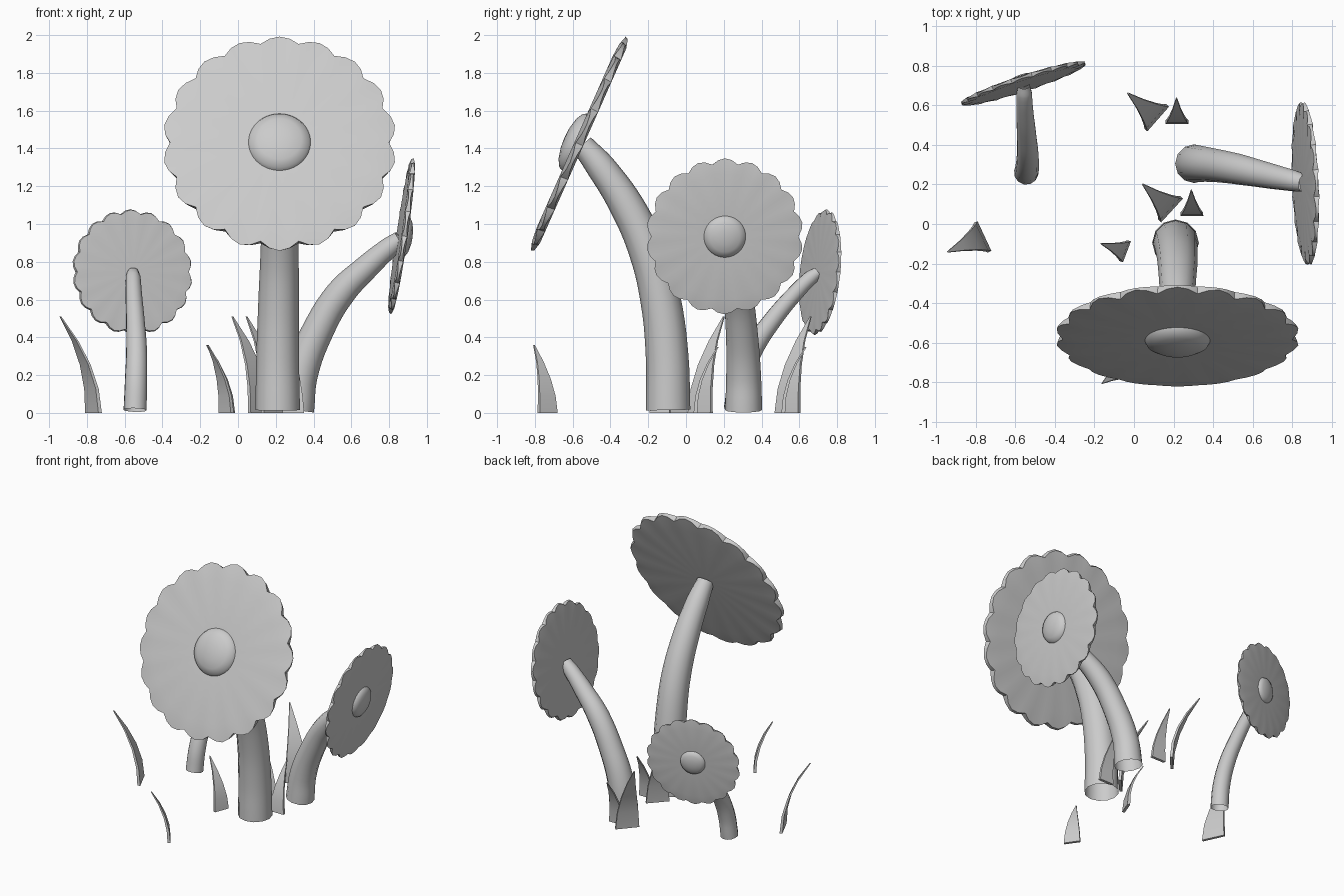
import bpy, bmesh, math
from mathutils import Vector

default = bpy.data.objects.get("Cube")
if default:
    bpy.data.objects.remove(default, do_unlink=True)

# One plain grey for everything
grey = bpy.data.materials.new("plain_grey")
grey.use_nodes = True
grey.diffuse_color = (0.6, 0.6, 0.6, 1)
grey.node_tree.nodes["Principled BSDF"].inputs["Base Color"].default_value = (0.6, 0.6, 0.6, 1)

PETALS = 18
STEPS = 4            # rim segments per petal


def finish(obj, angle=35):
    obj.data.materials.clear()
    obj.data.materials.append(grey)
    bpy.ops.object.select_all(action='DESELECT')
    obj.select_set(True)
    bpy.context.view_layer.objects.active = obj
    bpy.ops.object.shade_smooth_by_angle(angle=math.radians(angle))


def add_mesh(name, bm):
    bmesh.ops.recalc_face_normals(bm, faces=bm.faces)
    mesh = bpy.data.meshes.new(name)
    bm.to_mesh(mesh)
    bm.free()
    obj = bpy.data.objects.new(name, mesh)
    bpy.context.collection.objects.link(obj)
    return obj


# Scalloped flower head with a shallow domed centre, facing along 'normal'
def flower_head(name, centre, normal, radius):
    bm = bmesh.new()
    count = PETALS * STEPS

    def ring(r, z, scallop=0.0, pinch=0.0):
        verts = []
        for i in range(count):
            a = 2 * math.pi * i / count
            bulge = math.sin(math.pi * (i % STEPS) / STEPS)   # 0 at notch, 1 at tip
            rr = r + scallop * bulge
            verts.append(bm.verts.new((rr * math.cos(a), rr * math.sin(a), z + pinch * bulge)))
        return verts

    dome = [ring(0.265 * math.sin(t), 0.035 + 0.095 * math.cos(t))
            for t in (math.radians(d) for d in (20, 45, 70, 90))]
    rings = dome + [ring(0.8, 0.035), ring(0.935, 0.025, 0.065, -0.025),
                    ring(0.925, -0.045, 0.06, 0.02), ring(0.8, -0.045)]
    for low, high in zip(rings, rings[1:]):
        for i in range(count):
            j = (i + 1) % count
            bm.faces.new((low[i], low[j], high[j], high[i]))
    for end, z in ((rings[0], 0.13), (rings[-1], -0.045)):
        pole = bm.verts.new((0, 0, z))
        for i in range(count):
            bm.faces.new((end[i], end[(i + 1) % count], pole))
    obj = add_mesh(name, bm)
    obj.location = centre
    obj.scale = (radius,) * 3
    obj.rotation_euler = Vector(normal).to_track_quat('Z', 'Y').to_euler()
    finish(obj)


# Open-ended tapering stem along points of (x, y, z, radius)
def stem(name, points):
    curve = bpy.data.curves.new(name, 'CURVE')
    curve.dimensions = '3D'
    curve.bevel_depth = 1.0
    curve.bevel_resolution = 4
    curve.resolution_u = 5
    spline = curve.splines.new('BEZIER')
    spline.bezier_points.add(len(points) - 1)
    for p, (x, y, z, r) in zip(spline.bezier_points, points):
        p.co = (x, y, z)
        p.radius = r
        p.handle_left_type = p.handle_right_type = 'AUTO'
    obj = bpy.data.objects.new(name, curve)
    bpy.context.collection.objects.link(obj)
    bpy.ops.object.select_all(action='DESELECT')
    obj.select_set(True)
    bpy.context.view_layer.objects.active = obj
    bpy.ops.object.convert(target='MESH')
    finish(bpy.context.view_layer.objects.active, 50)


# Curved, tapering blade from two base corners to a tip
def grass_blade(name, corner_a, corner_b, tip, thickness=0.02):
    a, b = Vector((*corner_a, 0)), Vector((*corner_b, 0))
    mid, half = (a + b) / 2, (b - a) / 2
    tip = Vector(tip)
    lean = Vector((tip.x - mid.x, tip.y - mid.y, 0))
    depth = lean.normalized() * thickness / 2
    bm = bmesh.new()
    rows = []
    for t in (0, 0.25, 0.5, 0.75, 1):
        c = mid + lean * t ** 2 + Vector((0, 0, tip.z * t))
        w = half * max(1 - t ** 1.5, 0.04)
        d = depth * (1 - 0.6 * t)
        rows.append([bm.verts.new(v) for v in (c - w - d, c + w - d, c + w + d, c - w + d)])
    for low, high in zip(rows, rows[1:]):
        for i in range(4):
            j = (i + 1) % 4
            bm.faces.new((low[i], low[j], high[j], high[i]))
    bm.faces.new(rows[0])
    bm.faces.new(rows[-1])
    finish(add_mesh(name, bm))


# Large front flower
flower_head("large_flower_head", (0.22, -0.57, 1.425), (0, -0.914, 0.405), 0.62)
stem("large_flower_stem", [
    (0.21, -0.095, 0.015, 0.118), (0.21, -0.1, 0.3, 0.113), (0.215, -0.135, 0.6, 0.107),
    (0.22, -0.2, 0.85, 0.101), (0.22, -0.31, 1.09, 0.092), (0.22, -0.45, 1.3, 0.078),
    (0.22, -0.55, 1.42, 0.06)])

# Medium flower facing the left side
flower_head("medium_flower_head", (0.87, 0.205, 0.935), (1, 0.04, -0.145), 0.417)
stem("medium_flower_stem", [
    (0.305, 0.305, 0.015, 0.098), (0.33, 0.305, 0.2, 0.092), (0.42, 0.295, 0.43, 0.084),
    (0.54, 0.275, 0.63, 0.078), (0.68, 0.245, 0.77, 0.066), (0.8, 0.22, 0.875, 0.055),
    (0.86, 0.207, 0.92, 0.045)])

# Small flower facing the back
flower_head("small_flower_head", (-0.56, 0.713, 0.745), (-0.31, 0.95, -0.1), 0.335)
stem("small_flower_stem", [
    (-0.545, 0.26, 0.015, 0.062), (-0.54, 0.285, 0.17, 0.06), (-0.537, 0.35, 0.33, 0.056),
    (-0.543, 0.45, 0.48, 0.05), (-0.552, 0.575, 0.63, 0.044), (-0.555, 0.66, 0.715, 0.04),
    (-0.556, 0.7, 0.745, 0.03)])

# Grass blades: two base corners, then the tip
blades = [
    ((-0.8, 0.01), (-0.73, -0.14), (-0.94, -0.14, 0.51)),
    ((-0.025, -0.085), (-0.065, -0.19), (-0.165, -0.1, 0.36)),
    ((-0.03, -0.78), (-0.095, -0.685), (-0.16, -0.805, 0.36)),
    ((0.24, 0.135), (0.13, 0.015), (0.045, 0.2, 0.51)),
    ((0.17, 0.6), (0.06, 0.475), (-0.03, 0.66, 0.51)),
    ((0.35, 0.05), (0.235, 0.05), (0.29, 0.17, 0.35)),
    ((0.275, 0.515), (0.16, 0.515), (0.215, 0.635, 0.35)),
]
for n, (a, b, tip) in enumerate(blades, 1):
    grass_blade(f"grass_blade_{n}", a, b, tip)
